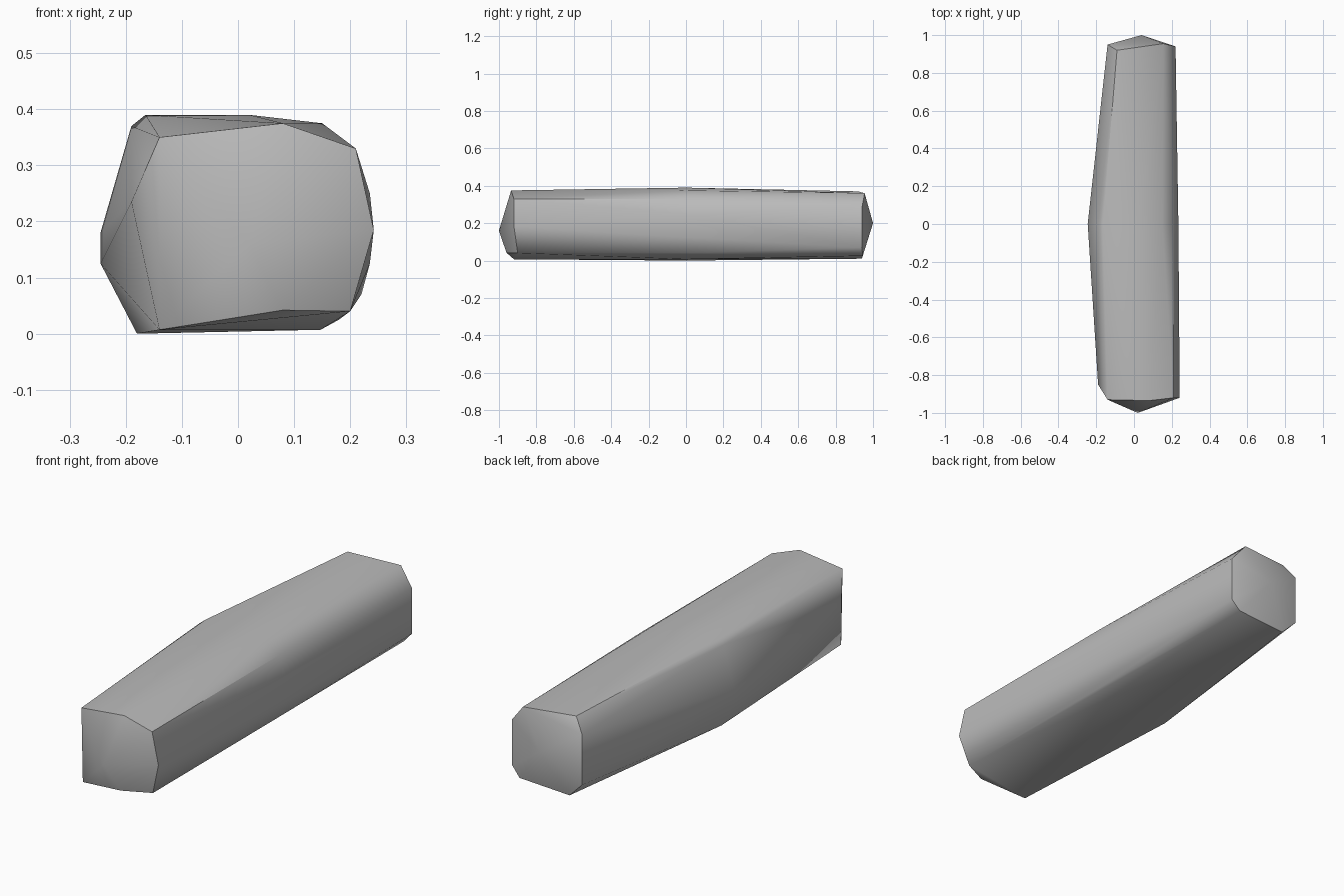
import bpy
import bmesh
import math

cube = bpy.data.objects.get("Cube")
if cube:
    bpy.data.objects.remove(cube, do_unlink=True)

# Plain grey stone colour
grey = bpy.data.materials.new("stone_grey")
grey.use_nodes = True
colour = (0.5, 0.5, 0.5, 1)
grey.diffuse_color = colour
grey.node_tree.nodes["Principled BSDF"].inputs["Base Color"].default_value = colour

# Front end: blunt point and its rim (x, y, z)
front_end = [
    (0.02, -1, 0.16), (-0.14, -0.93, 0.35), (0.08, -0.935, 0.375),
    (0.21, -0.92, 0.33), (0.242, -0.92, 0.185), (0.2, -0.9, 0.04),
    (0.08, -0.96, 0.042), (-0.14, -0.92, 0.007), (-0.19, -0.85, 0.235),
]

# Widest section, halfway along (x, z)
middle = [
    (-0.165, 0.39), (0.02, 0.39), (0.15, 0.375), (0.21, 0.33),
    (0.235, 0.25), (0.235, 0.125), (0.2, 0.04), (0.147, 0.007),
    (-0.18, 0), (-0.245, 0.125), (-0.245, 0.18), (-0.19, 0.37),
]

# Back end: blunt point and its rim (x, y, z)
back_end = [
    (0.04, 1, 0.2), (-0.09, 0.92, 0.37), (0.155, 0.955, 0.36),
    (0.22, 0.94, 0.28), (0.22, 0.94, 0.07), (0.18, 0.945, 0.025),
    (-0.07, 0.94, 0.01), (-0.14, 0.95, 0.08), (-0.14, 0.95, 0.31),
]

# Stretch a convex skin over the sections
bm = bmesh.new()
for point in front_end + [(x, 0, z) for x, z in middle] + back_end:
    bm.verts.new(point)
hull = bmesh.ops.convex_hull(bm, input=bm.verts[:])
spare = {v for v in hull["geom_interior"] + hull["geom_unused"]
         if isinstance(v, bmesh.types.BMVert)}
bmesh.ops.delete(bm, geom=list(spare), context="VERTS")
bmesh.ops.recalc_face_normals(bm, faces=bm.faces[:])

mesh = bpy.data.meshes.new("stone_block")
bm.to_mesh(mesh)
bm.free()
mesh.materials.append(grey)
block = bpy.data.objects.new("stone_block", mesh)
bpy.context.collection.objects.link(block)

# Soft facets with crisp main edges
bpy.ops.object.select_all(action="DESELECT")
block.select_set(True)
bpy.context.view_layer.objects.active = block
bpy.ops.object.shade_smooth_by_angle(angle=math.radians(35))
